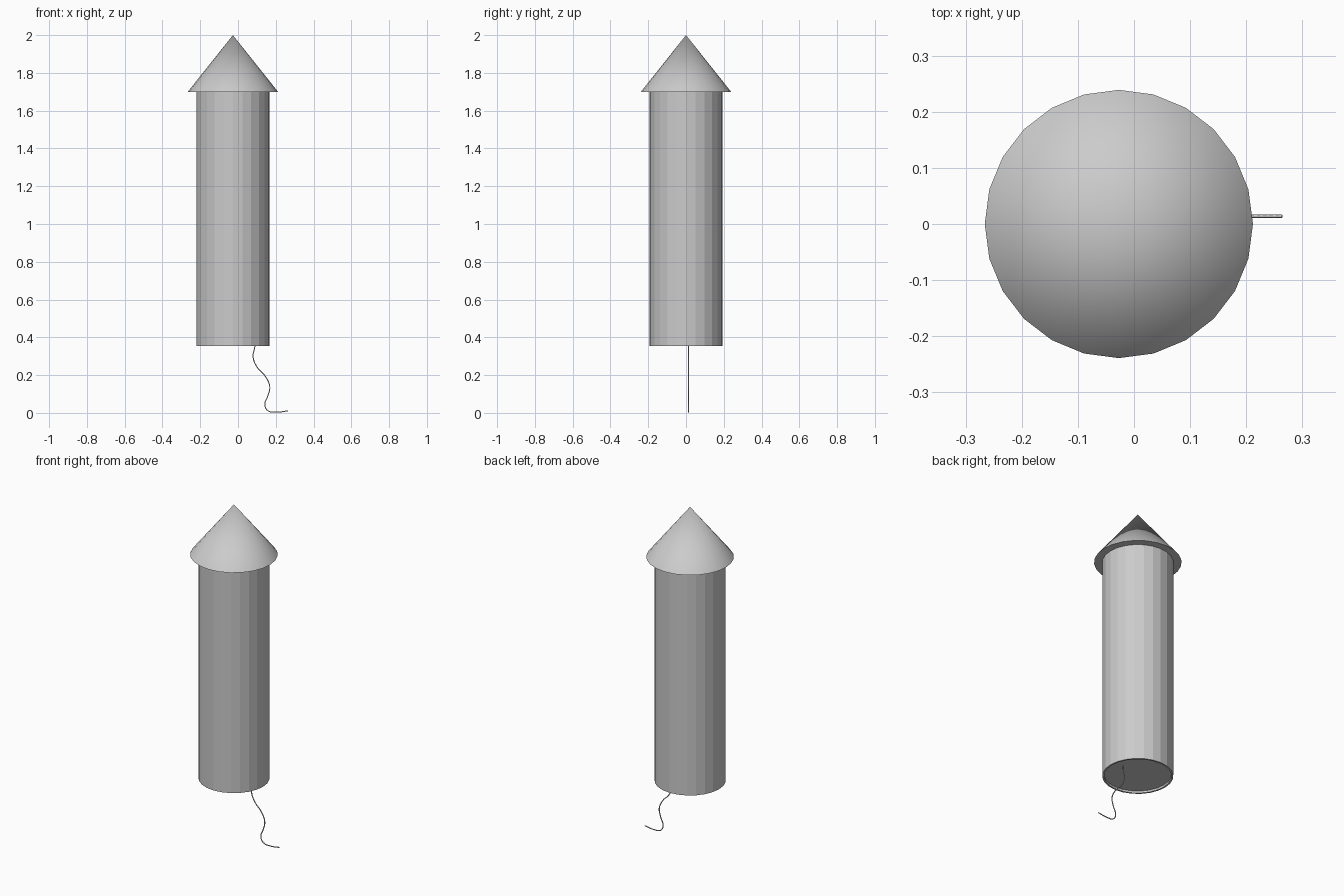
import bpy, bmesh, math
from mathutils import Matrix

if "Cube" in bpy.data.objects:
    bpy.data.objects.remove(bpy.data.objects["Cube"])

AXIS_X = -0.027
SIDES = 24


def lathe(name, r_bottom, r_top, z0, z1, recess=None):
    """Capped cone or cylinder; recess = (rim width, depth) sinks the bottom cap."""
    bm = bmesh.new()
    bmesh.ops.create_cone(bm, cap_ends=True, segments=SIDES,
                          radius1=r_bottom, radius2=r_top, depth=z1 - z0,
                          matrix=Matrix.Translation((AXIS_X, 0, (z0 + z1) / 2)))
    if recess:
        bm.normal_update()
        base = min(bm.faces, key=lambda f: f.normal.z)
        bmesh.ops.inset_region(bm, faces=[base], thickness=recess[0])
        rim = bmesh.ops.extrude_face_region(bm, geom=[base])
        verts = [v for v in rim["geom"] if isinstance(v, bmesh.types.BMVert)]
        bmesh.ops.translate(bm, verts=verts, vec=(0, 0, recess[1]))
        if base.is_valid:
            bmesh.ops.delete(bm, geom=[base], context='FACES_ONLY')
    bmesh.ops.recalc_face_normals(bm, faces=bm.faces)
    mesh = bpy.data.meshes.new(name)
    bm.to_mesh(mesh)
    bm.free()
    obj = bpy.data.objects.new(name, mesh)
    bpy.context.collection.objects.link(obj)
    return obj


def smooth(obj, angle):
    bpy.ops.object.select_all(action='DESELECT')
    obj.select_set(True)
    bpy.context.view_layer.objects.active = obj
    bpy.ops.object.shade_smooth_by_angle(angle=math.radians(angle))


# Faceted tube with a shallow recessed base
lathe("tube_body", 0.194, 0.194, 0.355, 1.70, recess=(0.01, 0.012))

# Smooth overhanging nose cone
smooth(lathe("nose_cone", 0.239, 0.0, 1.70, 2.0), 40)

# Wavy fuse hanging from the base and curling along the ground
path = [(0.092, 0.37), (0.088, 0.345), (0.08, 0.295), (0.103, 0.24),
        (0.144, 0.195), (0.168, 0.14), (0.158, 0.09), (0.142, 0.045),
        (0.158, 0.012), (0.206, 0.004), (0.264, 0.011)]
curve = bpy.data.curves.new("fuse", 'CURVE')
curve.dimensions = '3D'
curve.bevel_depth = 0.003
curve.bevel_resolution = 1
curve.use_fill_caps = True
spline = curve.splines.new('BEZIER')
spline.resolution_u = 5
spline.bezier_points.add(len(path) - 1)
for point, (x, z) in zip(spline.bezier_points, path):
    point.co = (x, 0.014, z)
    point.handle_left_type = point.handle_right_type = 'AUTO'
fuse = bpy.data.objects.new("fuse", curve)
bpy.context.collection.objects.link(fuse)
